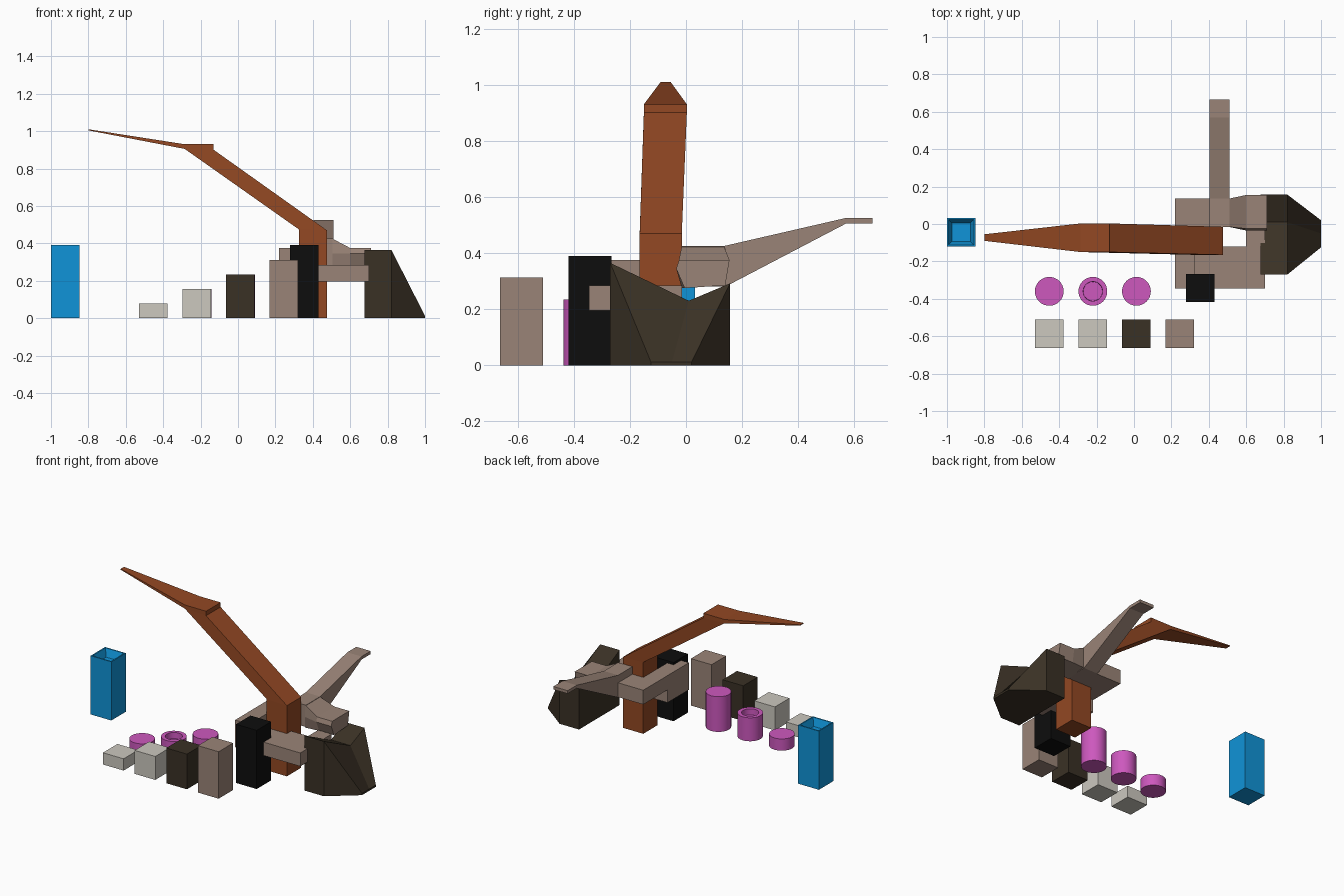
import bpy, bmesh
from mathutils import Vector

cube = bpy.data.objects.get("Cube")
if cube:
    bpy.data.objects.remove(cube, do_unlink=True)


def material(name, rgb):
    """Flat material from display-space 0-255 values."""
    color = [(c / 255 / 12.92 if c < 11 else ((c / 255 + .055) / 1.055) ** 2.4) for c in rgb] + [1]
    mat = bpy.data.materials.new(name)
    mat.use_nodes = True
    mat.diffuse_color = color
    mat.node_tree.nodes["Principled BSDF"].inputs["Base Color"].default_value = color
    return mat


BLUE = material("bright blue", (16, 148, 216))
PINK = material("orchid pink", (205, 88, 190))
GREY = material("pale grey", (204, 200, 191))
DARK = material("dark umber", (58, 49, 37))
TAUPE = material("taupe", (154, 132, 119))
BLACK = material("black", (13, 13, 13))
RUST = material("rust brown", (147, 72, 35))


def finish(name, bm, mat):
    """Clean up the mesh and put it in the scene."""
    bmesh.ops.remove_doubles(bm, verts=bm.verts, dist=.0005)
    bmesh.ops.recalc_face_normals(bm, faces=bm.faces)
    mesh = bpy.data.meshes.new(name)
    bm.to_mesh(mesh)
    bm.free()
    mesh.materials.append(mat)
    ob = bpy.data.objects.new(name, mesh)
    bpy.context.collection.objects.link(ob)
    return ob


def loft(name, sections, mat):
    """Skin closed sections of equal point count, with end caps."""
    bm = bmesh.new()
    rings = [[bm.verts.new(p) for p in s] for s in sections]
    n = len(rings[0])
    for a, b in zip(rings, rings[1:]):
        for i in range(n):
            j = (i + 1) % n
            bm.faces.new((a[i], a[j], b[j], b[i]))
    bm.faces.new(rings[0])
    bm.faces.new(rings[-1])
    return finish(name, bm, mat)


def box(name, x, y, z, mat):
    ring = [(x[0], y[0]), (x[1], y[0]), (x[1], y[1]), (x[0], y[1])]
    return loft(name, [[(*p, h) for p in ring] for h in z], mat)


def top_face(bm):
    return max(bm.faces, key=lambda f: f.calc_center_median().z)


def recess(ob, rim, depth, taper):
    """Sink a tapered pocket into the top of an object."""
    bm = bmesh.new()
    bm.from_mesh(ob.data)
    bm.faces.ensure_lookup_table()
    face = top_face(bm)
    bmesh.ops.inset_region(bm, faces=[face], thickness=rim)
    bmesh.ops.inset_region(bm, faces=[face], thickness=taper)
    bmesh.ops.translate(bm, verts=face.verts, vec=Vector((0, 0, -depth)))
    bm.to_mesh(ob.data)
    bm.free()


SIDE = .152   # common footprint of the blocks
STEP = .078   # height unit of the blocks

# Row of square blocks growing in height
for i, (label, mat) in enumerate([("first", GREY), ("second", GREY), ("third", DARK), ("fourth", TAUPE)]):
    x = -.53 + i * .233
    box(label + "_block", (x, x + SIDE), (-.662, -.51), (0, STEP * (i + 1)), mat)

# Row of round blocks growing in height
for i, label in enumerate(["short", "middle", "tall"]):
    h = STEP * (i + 1)
    bm = bmesh.new()
    bmesh.ops.create_cone(bm, cap_ends=True, segments=32, radius1=.077, radius2=.077, depth=h)
    bmesh.ops.translate(bm, verts=bm.verts, vec=Vector((-.453 + i * .233, -.36, h / 2)))
    ob = finish(label + "_cylinder", bm, PINK)
    if label == "middle":
        recess(ob, .025, .04, .001)
    bpy.context.view_layer.objects.active = ob
    ob.select_set(True)
    bpy.ops.object.shade_smooth_by_angle()
    ob.select_set(False)

# Tall blue bin with a funnel top, and the black block
bin_box = box("blue_bin", (-1, -.848), (-.12, .032), (0, .39), BLUE)
recess(bin_box, .012, .05, .026)
box("black_block", (.278, .43), (-.418, -.266), (0, .39), BLACK)


# Bent post: lower and upper profile points, with the y range of each section
def post_section(low, high, y0, y1):
    return [(low[0], y0, low[1]), (high[0], y0, high[1]),
            (high[0], y1, high[1]), (low[0], y1, low[1])]


elbow = (-.285, .905)
loft("bent_post", [post_section(*s) for s in (
    ((.325, 0), (.475, 0), -.165, -.015),
    ((.325, .475), (.475, .47), -.165, -.015),
    (elbow, (-.13, .9), -.15, .003),
    (elbow, (-.13, .93), -.15, .003),
    (elbow, (-.285, .93), -.15, .003),
    ((-.8, 1.004), (-.8, 1.01), -.09, -.055))], RUST)

# Collar around the post: raised left and back rails, lower front and right rails
HIGH, LOW = (.28, .375), (.195, .284)
box("collar_left_rail", (.22, .325), (-.345, -.015), HIGH, TAUPE)
box("collar_back_rail", (.22, .51), (-.015, .135), HIGH, TAUPE)
box("collar_front_rail", (.22, .7), (-.345, -.12), LOW, TAUPE)
box("collar_right_rail", (.6, .7), (-.12, -.015), LOW, TAUPE)

# Rear arm: side profile swept across its width
arm = [(-.015, .28), (-.015, .425), (.135, .425), (.57, .525),
       (.665, .525), (.665, .505), (.57, .505), (.14, .28)]
loft("rear_arm", [[(x, *p) for p in arm] for x in (.405, .51)], TAUPE)

# Faceted neck joining the collar to the hopper
neck_end = [(-.005, .275), (-.035, .345), (-.025, .375), (.155, .375), (.14, .285)]
neck_start = [(-.015, .275), (-.015, .345), (-.015, .425), (.135, .425), (.135, .285)]
loft("neck", [[(x, *p) for p in ring] for x, ring in
              ((.505, neck_start), (.6, neck_end), (.71, neck_end))], TAUPE)

# Dark hopper: straight body with a notched top, then a wedge nose
body = [(-.27, 0), (-.27, .365), (.01, .23), (.157, .292), (.157, 0)]
nose = [(-.125, 0), (-.125, .012), (-.05, .012), (.02, .012), (.02, 0)]
loft("hopper", [[(x, *p) for p in ring] for x, ring in
                ((.677, body), (.82, body), (1, nose))], DARK)
